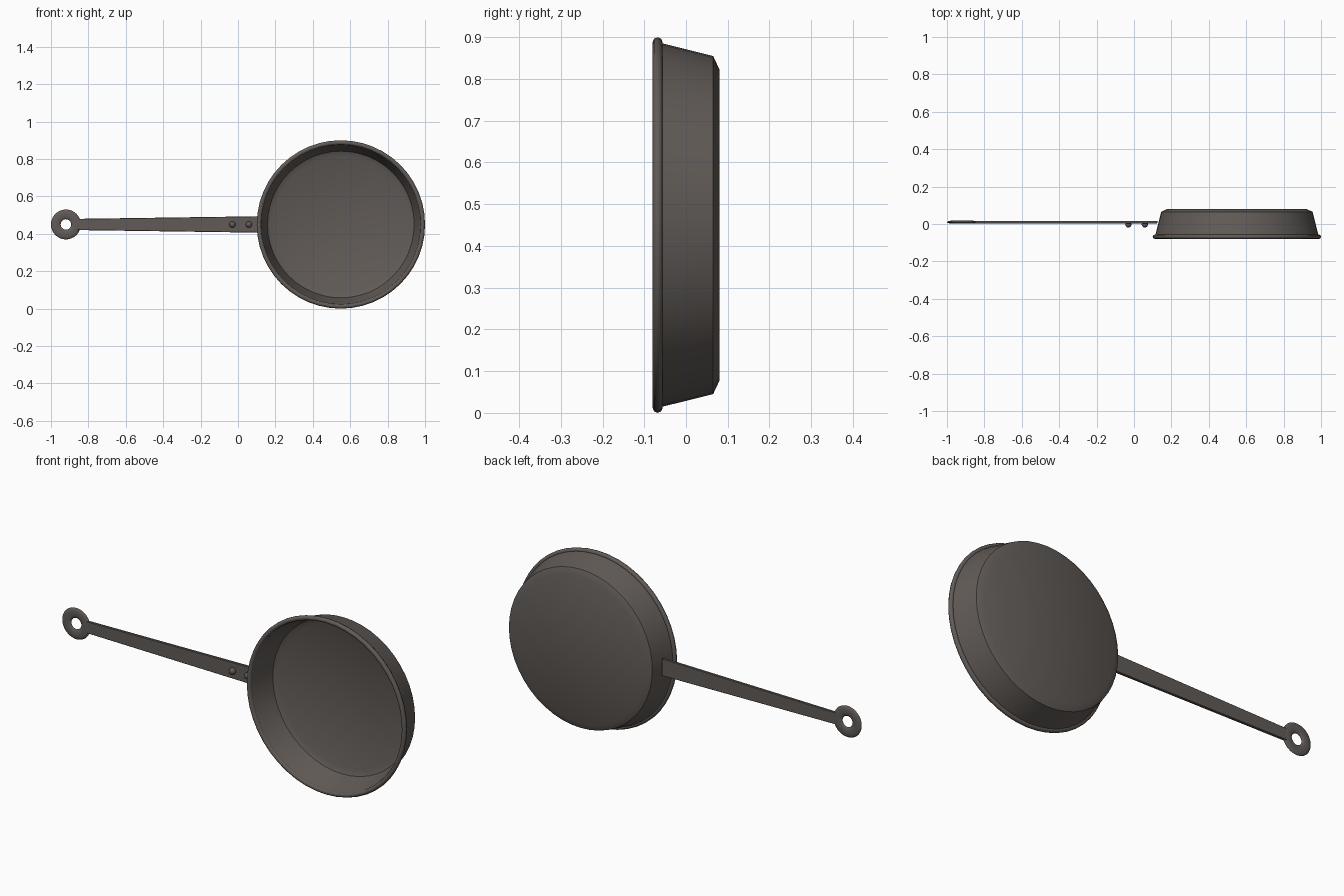
import bpy, bmesh, math
from mathutils import Matrix, Vector

if "Cube" in bpy.data.objects:
    bpy.data.objects.remove(bpy.data.objects["Cube"])

SEG = 48
PAN_X, MID_Z = 0.55, 0.45
HANDLE_Y = 0.01

iron = bpy.data.materials.new("dark_iron")
iron.diffuse_color = (0.12, 0.105, 0.095, 1)
iron.use_nodes = True
iron.node_tree.nodes["Principled BSDF"].inputs["Base Color"].default_value = iron.diffuse_color


def finish(name, bm, angle=35):
    bmesh.ops.recalc_face_normals(bm, faces=bm.faces)
    mesh = bpy.data.meshes.new(name)
    bm.to_mesh(mesh)
    bm.free()
    obj = bpy.data.objects.new(name, mesh)
    bpy.context.collection.objects.link(obj)
    mesh.materials.append(iron)
    bpy.ops.object.select_all(action='DESELECT')
    obj.select_set(True)
    bpy.context.view_layer.objects.active = obj
    bpy.ops.object.shade_smooth_by_angle(angle=math.radians(angle))
    return obj


def lathe(name, profile, centre, closed=False, segments=SEG, angle=35):
    """Spin (radius, y) points around an axis parallel to y."""
    bm = bmesh.new()
    pts = [bm.verts.new((r, y, 0)) for r, y in profile]
    edges = [bm.edges.new(p) for p in zip(pts, pts[1:])]
    if closed:
        edges.append(bm.edges.new((pts[-1], pts[0])))
    bmesh.ops.spin(bm, geom=pts + edges, cent=(0, 0, 0), axis=(0, 1, 0),
                   angle=math.tau, steps=segments, use_merge=False)
    bmesh.ops.remove_doubles(bm, verts=bm.verts, dist=1e-5)
    bmesh.ops.translate(bm, verts=bm.verts, vec=centre)
    return finish(name, bm, angle)


def loop_profile(major, minor, depth, y, n):
    return [(major + minor * math.cos(math.tau * i / n),
             y + depth * math.sin(math.tau * i / n)) for i in range(n)]


# Pan bowl: outside wall and bottom, then inside floor and wall
lathe("pan_bowl", [(0, 0.08), (0.373, 0.08), (0.405, 0.065), (0.438, -0.068),
                   (0.428, -0.068), (0.392, 0.055), (0.365, 0.068), (0, 0.068)],
      (PAN_X, 0, MID_Z), angle=40)

# Rolled rim
lathe("pan_rim", loop_profile(0.438, 0.012, 0.012, -0.068, 8),
      (PAN_X, 0, MID_Z), closed=True, angle=50)

# Hanging ring at the end of the handle
lathe("hanging_ring", loop_profile(0.054, 0.026, 0.008, HANDLE_Y, 12),
      (-0.92, 0, MID_Z), closed=True, segments=32, angle=60)

# Tapered flat handle with slightly bevelled edges
bm = bmesh.new()
outline = [(-0.86, 0.03), (0.125, 0.044)]
corners = outline + [(x, -h) for x, h in reversed(outline)]
face = bm.faces.new([bm.verts.new((x, HANDLE_Y - 0.007, MID_Z + h)) for x, h in corners])
ext = bmesh.ops.extrude_face_region(bm, geom=[face])
bmesh.ops.translate(bm, vec=(0, 0.014, 0),
                    verts=[v for v in ext["geom"] if isinstance(v, bmesh.types.BMVert)])
bmesh.ops.bevel(bm, geom=bm.edges[:], offset=0.002, segments=1, affect='EDGES')
finish("handle", bm, 30)

# Domed rivets on the front of the handle
for i, x in enumerate((-0.03, 0.058)):
    bm = bmesh.new()
    bmesh.ops.create_uvsphere(bm, u_segments=16, v_segments=10, radius=0.017)
    bmesh.ops.transform(bm, matrix=Matrix.Translation(Vector((x, -0.002, MID_Z))),
                        verts=bm.verts)
    finish(f"rivet_{i + 1}", bm, 60)
